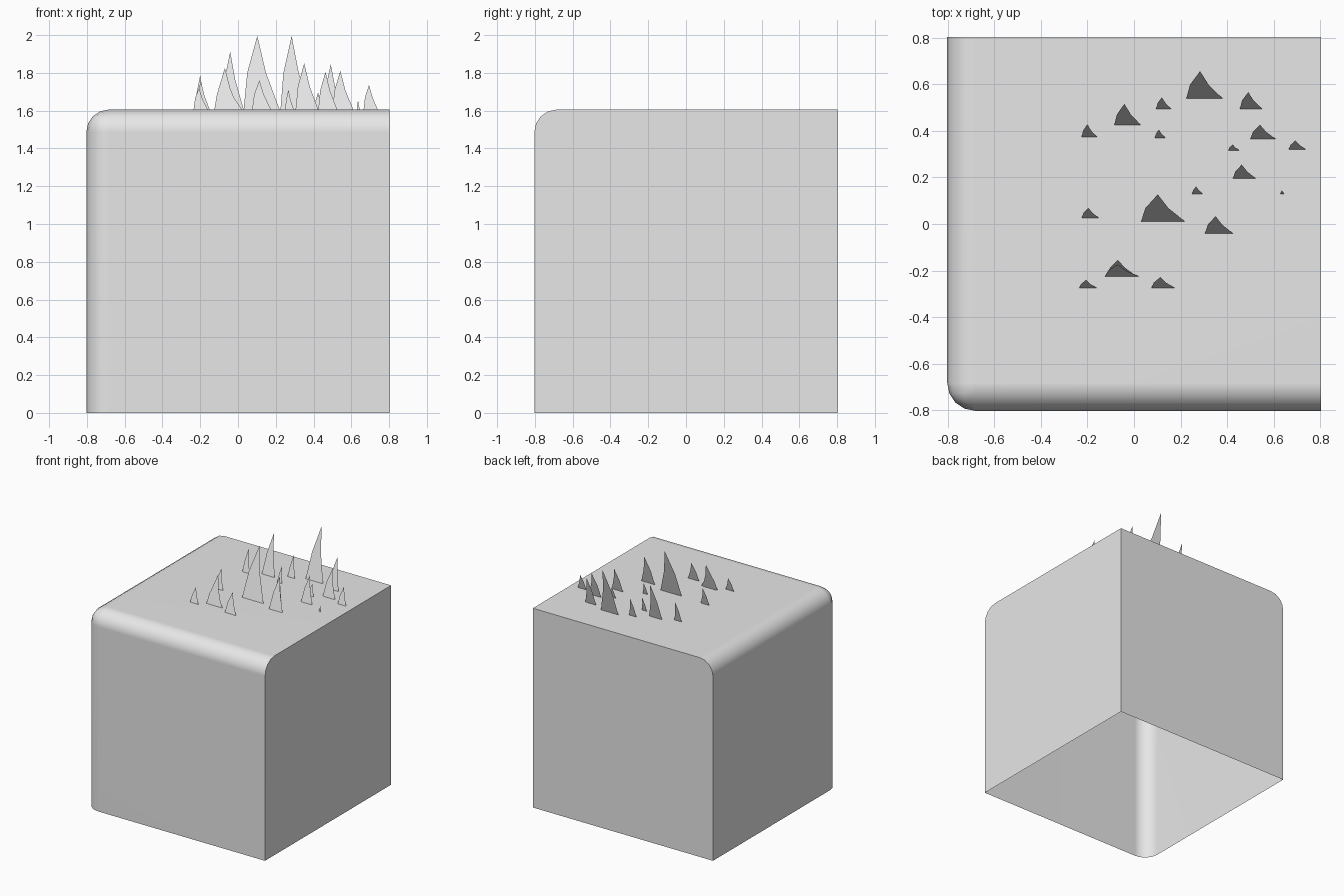
import bpy
import bmesh
import math

default = bpy.data.objects.get("Cube")
if default:
    bpy.data.objects.remove(default, do_unlink=True)

HALF, TOP = 0.803, 1.606
LEAN = 0.3  # backward lean of a blade per unit of height

grey = bpy.data.materials.new("plain_grey")
grey.use_nodes = True
colour = (0.8, 0.8, 0.8, 1)
grey.diffuse_color = colour
grey.node_tree.nodes["Principled BSDF"].inputs["Base Color"].default_value = colour


def make_object(name, bm):
    mesh = bpy.data.meshes.new(name)
    bm.to_mesh(mesh)
    bm.free()
    mesh.materials.append(grey)
    obj = bpy.data.objects.new(name, mesh)
    bpy.context.collection.objects.link(obj)
    return obj


# Block: open underneath, with the three edges at one corner rounded
bm = bmesh.new()
bmesh.ops.create_cube(bm, size=1)
for v in bm.verts:
    v.co = (v.co.x * 2 * HALF, v.co.y * 2 * HALF, (v.co.z + 0.5) * TOP)
floor = [f for f in bm.faces if f.normal.z < -0.5]
bmesh.ops.delete(bm, geom=floor, context="FACES_ONLY")
corner = next(v for v in bm.verts if v.co.x < 0 and v.co.y < 0 and v.co.z > 1)
bmesh.ops.bevel(bm, geom=list(corner.link_edges), offset=0.12, segments=4,
                profile=0.5, affect="EDGES")
block = make_object("block", bm)
bpy.context.view_layer.objects.active = block
block.select_set(True)
bpy.ops.object.shade_smooth_by_angle(angle=math.radians(40))
normals = block.modifiers.new("even_normals", "WEIGHTED_NORMAL")
normals.keep_sharp = True

# Grass blades: flat leaning leaves, each as left, right, depth, height
blades = [
    (-.225, -.16, .375, .18), (-.085, .03, .425, .305), (.095, .16, .495, .165),
    (.225, .38, .54, .39), (.09, .135, .37, .12), (.455, .55, .495, .24),
    (.5, .61, .365, .205), (.405, .455, .315, .09), (.665, .74, .32, .13),
    (.425, .525, .195, .2), (.25, .295, .13, .105), (.63, .645, .13, .05),
    (.03, .22, .01, .39), (-.225, -.15, .025, .15), (-.235, -.16, -.275, .115),
    (-.125, .02, -.225, .17), (-.115, .005, -.22, .22), (.305, .425, -.04, .245),
    (.075, .175, -.275, .155),
]
# Blade outline as fractions of its width and height
outline = [(0, 0), (1, 0), (.62, .5), (.38, 1), (.1, .5)]

for number, (left, right, depth, height) in enumerate(blades, 1):
    bm = bmesh.new()
    bm.faces.new([
        bm.verts.new((left + u * (right - left),
                      depth + v * height * LEAN,
                      TOP + v * height))
        for u, v in outline])
    make_object(f"grass_blade_{number}", bm)
